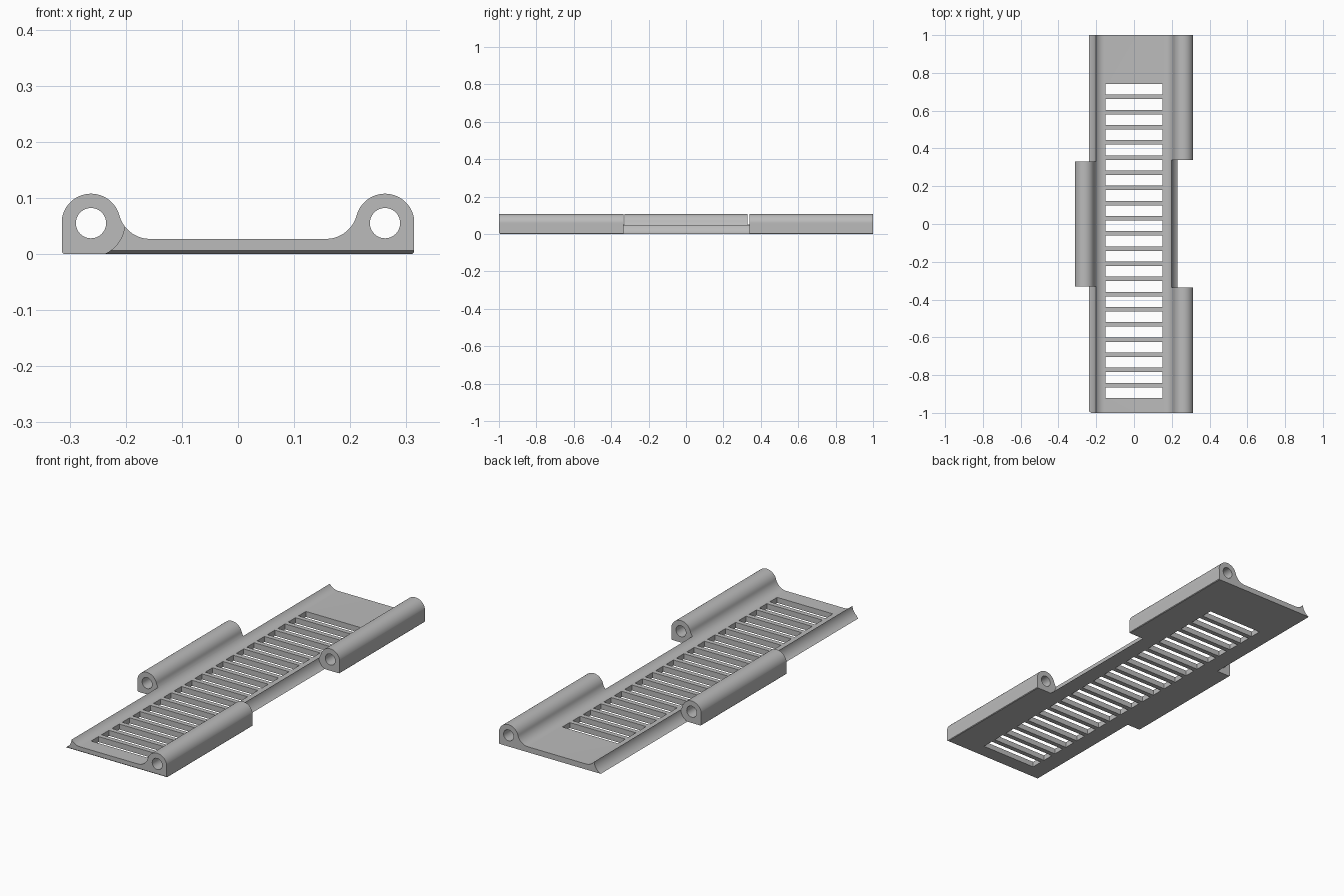
import bpy, bmesh
from math import sin, cos, pi, atan2, acos, hypot

if "Cube" in bpy.data.objects:
    bpy.data.objects.remove(bpy.data.objects["Cube"], do_unlink=True)

# Main dimensions
PIN_X, PIN_Z = 0.262, 0.055      # hinge axis
BARREL, HOLE = 0.0525, 0.027     # knuckle and pin hole radii
HALF_W = 0.3135                  # outer wall of the knuckles
PLATE = 0.027                    # plate thickness
FILLET_X = 0.157                 # where the blend into a knuckle starts

# Blend radius: tangent to the plate and to the barrel
dx, dz = PIN_X - FILLET_X, PIN_Z - PLATE
FILLET = (dx * dx + dz * dz - BARREL ** 2) / (2 * (BARREL + dz))
FILLET_Z = PLATE + FILLET


def arc(cx, cz, r, start, end, steps):
    return [(cx + r * cos(start + (end - start) * i / steps),
             cz + r * sin(start + (end - start) * i / steps)) for i in range(steps + 1)]


def mirror(points):
    return [(-x, z) for x, z in reversed(points)]


def add_prism(bm, profile, y0, y1):
    """Extrude an x-z outline from y0 to y1."""
    verts = [bm.verts.new((x, y0, z)) for x, z in profile]
    face = bm.faces.new(verts)
    moved = bmesh.ops.extrude_face_region(bm, geom=[face])["geom"]
    bmesh.ops.translate(bm, vec=(0, y1 - y0, 0),
                        verts=[v for v in moved if isinstance(v, bmesh.types.BMVert)])


def finish(bm, name):
    bmesh.ops.recalc_face_normals(bm, faces=bm.faces)
    mesh = bpy.data.meshes.new(name)
    bm.to_mesh(mesh)
    bm.free()
    obj = bpy.data.objects.new(name, mesh)
    bpy.context.collection.objects.link(obj)
    return obj


def cut(target, name, prisms):
    """Subtract a set of prisms from the target."""
    bm = bmesh.new()
    for profile, y0, y1 in prisms:
        add_prism(bm, profile, y0, y1)
    cutter = finish(bm, name)
    cutter.hide_render = True
    mod = target.modifiers.new(name, "BOOLEAN")
    mod.operation, mod.solver, mod.object = "DIFFERENCE", "EXACT", cutter
    bpy.context.view_layer.objects.active = target
    bpy.ops.object.modifier_apply(modifier=mod.name)
    bpy.data.objects.remove(cutter, do_unlink=True)


# Plate with a full-length rounded rail on both sides
tangent = atan2(PIN_Z - FILLET_Z, dx)
half = [(HALF_W - 0.003, 0), (HALF_W, 0.003)]
half += [(HALF_W, PIN_Z)]
half += arc(PIN_X, PIN_Z, BARREL, 0.18, pi + tangent, 28)
half += arc(FILLET_X, FILLET_Z, FILLET, tangent, -pi / 2, 14)[1:]
bm = bmesh.new()
add_prism(bm, half + mirror(half), -1, 1)

# Small bevel under the front edge
bmesh.ops.bisect_plane(bm, geom=bm.verts[:] + bm.edges[:] + bm.faces[:],
                       plane_co=(0, -1, 0.006), plane_no=(0, -0.6, -0.8), clear_outer=True)
bmesh.ops.holes_fill(bm, edges=[e for e in bm.edges if e.is_boundary])
plate = finish(bm, "hinged_slotted_plate")


# Scooped clearances between the knuckles
def clearance(radius):
    return arc(PIN_X, PIN_Z, radius, pi / 2, 3 * pi / 2, 40) + [
        (0.4, PIN_Z - radius), (0.4, PIN_Z + radius)]


left_gap, right_gap = clearance(0.063), mirror(clearance(0.06))
cut(plate, "knuckle_gap_cutter", [(left_gap, -0.335, 0.34),
                                  (right_gap, -1.1, -0.33), (right_gap, 0.33, 1.1)])

# Pin holes through the knuckles
pin = arc(PIN_X, PIN_Z, HOLE, 0, 2 * pi, 40)[:-1]
cut(plate, "pin_hole_cutter", [(pin, -1.1, 1.1), (mirror(pin), -1.1, 1.1)])

# Row of ventilation slots
slot = [(-0.151, -0.1), (0.151, -0.1), (0.151, 0.1), (-0.151, 0.1)]
centres = [0.713 - 0.0803 * i for i in range(21)]
cut(plate, "slot_cutter", [(slot, y - 0.0285, y + 0.0285) for y in centres])

# Plain grey finish
grey = bpy.data.materials.new("grey")
grey.use_nodes = True
colour = (0.5, 0.5, 0.5, 1)
grey.diffuse_color = colour
grey.node_tree.nodes["Principled BSDF"].inputs["Base Color"].default_value = colour
plate.data.materials.clear()
plate.data.materials.append(grey)

bpy.ops.object.select_all(action="DESELECT")
plate.select_set(True)
bpy.context.view_layer.objects.active = plate
bpy.ops.object.shade_smooth_by_angle(angle=pi / 6)
